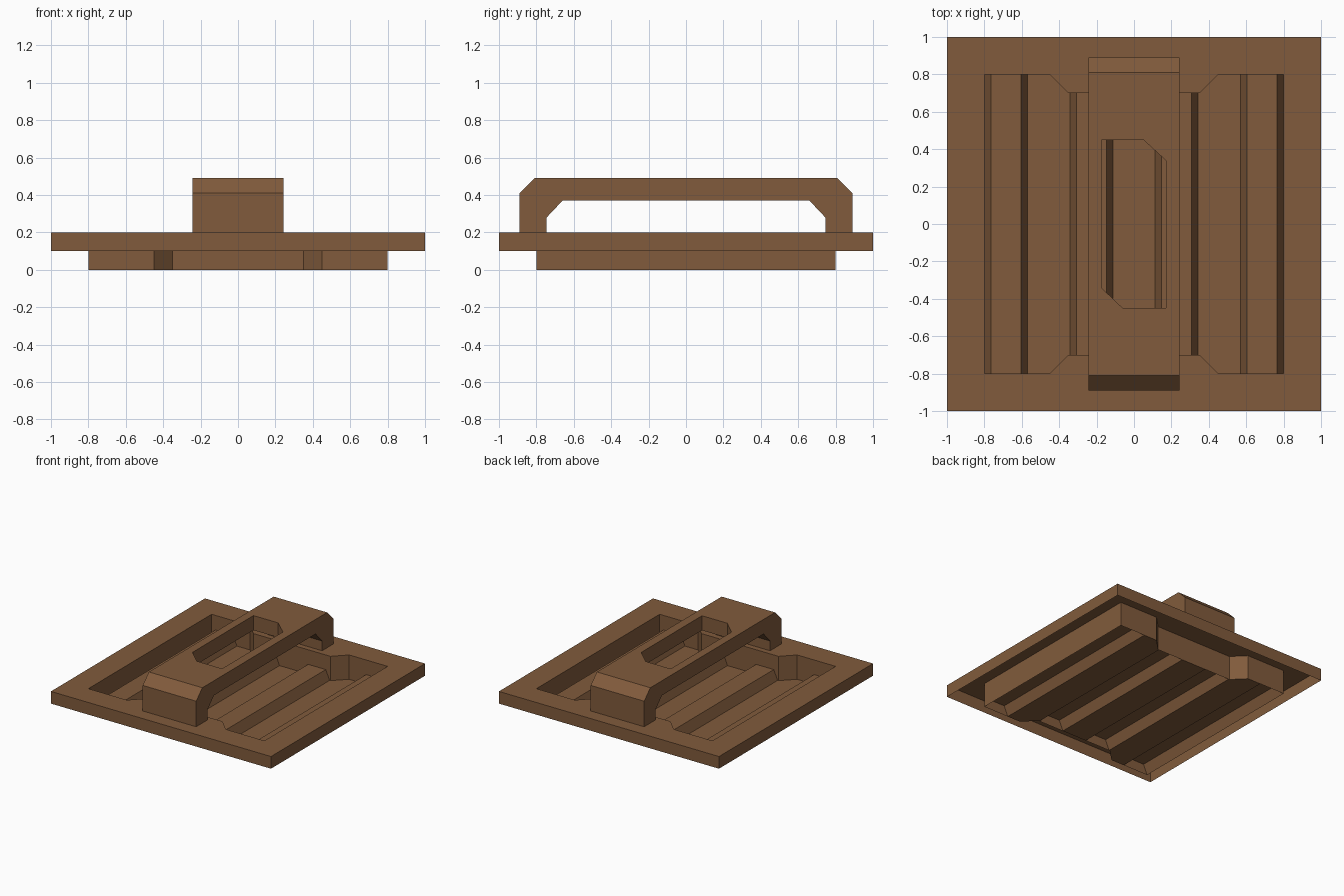
import bpy, bmesh

if "Cube" in bpy.data.objects:
    bpy.data.objects.remove(bpy.data.objects["Cube"])

brown = bpy.data.materials.new("brown")
brown.diffuse_color = (0.22, 0.105, 0.045, 1)
brown.use_nodes = True
brown.node_tree.nodes["Principled BSDF"].inputs["Base Color"].default_value = brown.diffuse_color


def finish(name, bm):
    me = bpy.data.meshes.new(name)
    bm.to_mesh(me)
    bm.free()
    ob = bpy.data.objects.new(name, me)
    me.materials.append(brown)
    bpy.context.collection.objects.link(ob)
    return ob


def face(bm, pts):
    return bm.faces.new([bm.verts.new(p) for p in pts])


def wall(bm, loop, z0, z1):
    # vertical band following a closed outline, normals outward for a ccw loop
    for a, b in zip(loop, loop[1:] + loop[:1]):
        face(bm, [(*a, z0), (*b, z0), (*b, z1), (*a, z1)])


def four_way(quarter):
    # mirror the +x +y quarter (listed ccw) into a full ccw outline
    left = [(-x, y) for x, y in reversed(quarter)]
    half = quarter + left
    return half + [(-x, -y) for x, y in half]


def prism(name, pts, axis, lo, hi):
    def put(p, d):
        return (d, *p) if axis == "x" else (*p, d)
    bm = bmesh.new()
    a = [bm.verts.new(put(p, lo)) for p in pts]
    b = [bm.verts.new(put(p, hi)) for p in pts]
    bm.faces.new(a)
    bm.faces.new(b)
    for i in range(len(pts)):
        j = (i + 1) % len(pts)
        bm.faces.new([a[i], a[j], b[j], b[i]])
    bmesh.ops.recalc_face_normals(bm, faces=bm.faces)
    return finish(name, bm)


recess = four_way([(0.8, 0.8), (0.45, 0.8), (0.35, 0.7)])
opening = four_way([(0.8, 0.8), (0.45, 0.8), (0.35, 0.7), (0.29, 0.7), (0.29, 0.94)])
square = four_way([(1, 1)])

# top plate with its opening, open underneath
bm = bmesh.new()
edges = []
for loop in (square, opening):
    vs = [bm.verts.new((x, y, 0.2)) for x, y in loop]
    edges += [bm.edges.new((vs[i - 1], vs[i])) for i in range(len(vs))]
bmesh.ops.triangle_fill(bm, edges=edges, use_beauty=True, use_dissolve=False)
bm.normal_update()
for f in bm.faces:
    if f.normal.z < 0:
        f.normal_flip()
bmesh.ops.dissolve_limit(bm, angle_limit=0.01, verts=bm.verts, edges=bm.edges)
wall(bm, square, 0.1, 0.2)
bmesh.ops.remove_doubles(bm, verts=bm.verts, dist=1e-4)
finish("plate", bm)

# flush mounting pads under the handle feet
bm = bmesh.new()
for y0, y1 in ((0.7, 0.94), (-0.94, -0.7)):
    face(bm, [(-0.29, y0, 0.2), (0.29, y0, 0.2), (0.29, y1, 0.2), (-0.29, y1, 0.2)])
finish("handle_pads", bm)

# recess side walls, facing inward
bm = bmesh.new()
wall(bm, recess[::-1], 0, 0.2)
bmesh.ops.remove_doubles(bm, verts=bm.verts, dist=1e-4)
finish("recess_walls", bm)


# recess floor with four raised trapezoid ridges
def reach(x):
    return 0.7 + min(max(abs(x) - 0.35, 0), 0.1)


section = [(s, 0) for s in (-0.45, -0.35, 0.35, 0.45)]
for c in (-0.685, -0.2275, 0.2275, 0.685):
    section += [(c - 0.115, 0), (c - 0.08, 0.08), (c + 0.08, 0.08), (c + 0.115, 0)]
section.sort()
bm = bmesh.new()
rows = [[bm.verts.new((x, s * reach(x), z)) for s in (-1, 1)] for x, z in section]
for a, b in zip(rows, rows[1:]):
    bm.faces.new([a[0], b[0], b[1], a[1]])
finish("ribbed_floor", bm)

# bridge handle with a slot cut through the top bar
outer = [(0.89, 0.2), (0.89, 0.41), (0.81, 0.49)]
inner = [(0.66, 0.37), (0.745, 0.28), (0.745, 0.2)]
profile = outer + [(-y, z) for y, z in outer[::-1]]
profile += [(-y, z) for y, z in inner[::-1]] + inner
handle = prism("handle", profile, "x", -0.243, 0.243)
slot = [(0.05, 0.45), (-0.175, 0.45), (-0.175, -0.34)]
slot += [(-0.06, -0.45), (0.17, -0.45), (0.17, 0.34)]
cutter = prism("slot_cutter", slot, "z", 0.3, 0.6)
cutter.hide_render = True
mod = handle.modifiers.new("slot", "BOOLEAN")
mod.operation = "DIFFERENCE"
mod.solver = "EXACT"
mod.object = cutter
bpy.context.view_layer.objects.active = handle
bpy.ops.object.modifier_apply(modifier=mod.name)
bpy.data.objects.remove(cutter)
